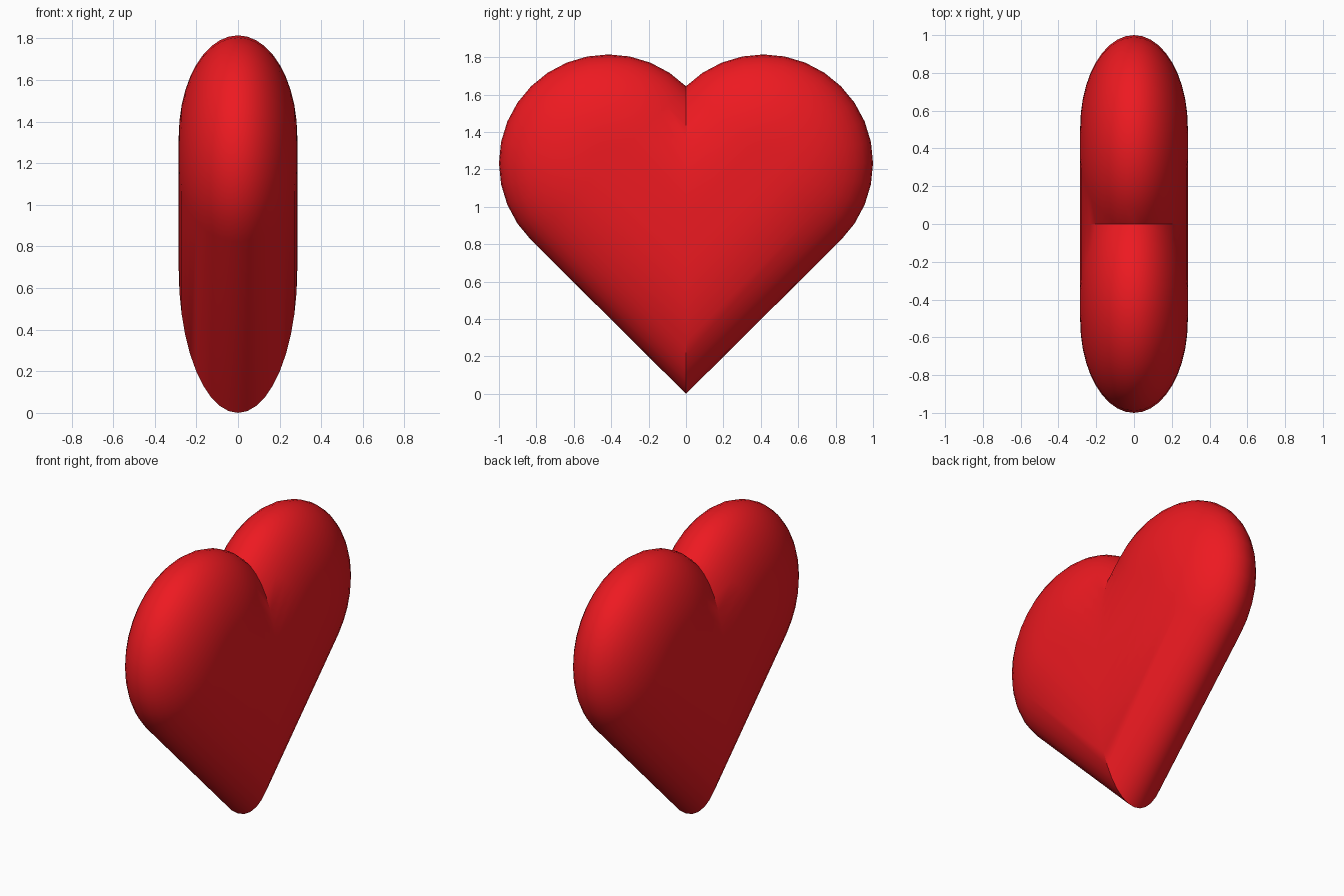
import bpy, bmesh, math
from mathutils import Vector

if "Cube" in bpy.data.objects:
    bpy.data.objects.remove(bpy.data.objects["Cube"])

R = 2 - math.sqrt(2)          # lobe radius so the heart reaches y = 1
CY, CZ = R / math.sqrt(2), 3 * R / math.sqrt(2)
HALF, EDGE = 0.285, 0.49      # half thickness, width of the rounded edge
ZS = 0.9925                   # slight vertical squash
ARC, STEPS, LENGTH = 16, 20, 2.5

bm = bmesh.new()

# One lobe: a long diagonal slot with an elliptical edge, as stacked rings
rings = []
for i in range(STEPS + 1):
    t = -math.pi / 2 + math.pi * i / STEPS
    r = R - EDGE * (1 - math.cos(t))
    pts = []
    for k in range(ARC + 1):
        a = math.radians(-45 + 180 * k / ARC)
        pts.append((CY + r * math.cos(a), CZ + r * math.sin(a)))
    s = LENGTH / math.sqrt(2)
    pts = [(pts[0][0] - s, pts[0][1] - s)] + pts + [(pts[-1][0] - s, pts[-1][1] - s)]
    rings.append([bm.verts.new((HALF * math.sin(t), y, z * ZS)) for y, z in pts])

for lo, hi in zip(rings, rings[1:]):
    for k in range(len(lo) - 1):
        bm.faces.new((lo[k], lo[k + 1], hi[k + 1], hi[k]))
bm.faces.new(rings[0])
bm.faces.new(rings[-1])

# Cut at the middle and mirror to the other lobe
bmesh.ops.bisect_plane(bm, geom=bm.verts[:] + bm.edges[:] + bm.faces[:],
                       plane_co=Vector((0, 0, 0)), plane_no=Vector((0, 1, 0)),
                       clear_inner=True, dist=1e-5)
dup = bmesh.ops.duplicate(bm, geom=bm.verts[:] + bm.edges[:] + bm.faces[:])["geom"]
for v in dup:
    if isinstance(v, bmesh.types.BMVert):
        v.co.y = -v.co.y
bmesh.ops.remove_doubles(bm, verts=bm.verts[:], dist=1e-4)
bmesh.ops.recalc_face_normals(bm, faces=bm.faces[:])

mesh = bpy.data.meshes.new("heart")
bm.to_mesh(mesh)
bm.free()
heart = bpy.data.objects.new("heart", mesh)
bpy.context.collection.objects.link(heart)

# Red finish and smooth shading
red = bpy.data.materials.new("red")
red.diffuse_color = (0.85, 0.01, 0.015, 1)
red.use_nodes = True
red.node_tree.nodes["Principled BSDF"].inputs["Base Color"].default_value = red.diffuse_color
mesh.materials.append(red)
bpy.context.view_layer.objects.active = heart
heart.select_set(True)
bpy.ops.object.shade_smooth_by_angle(angle=math.radians(35))
